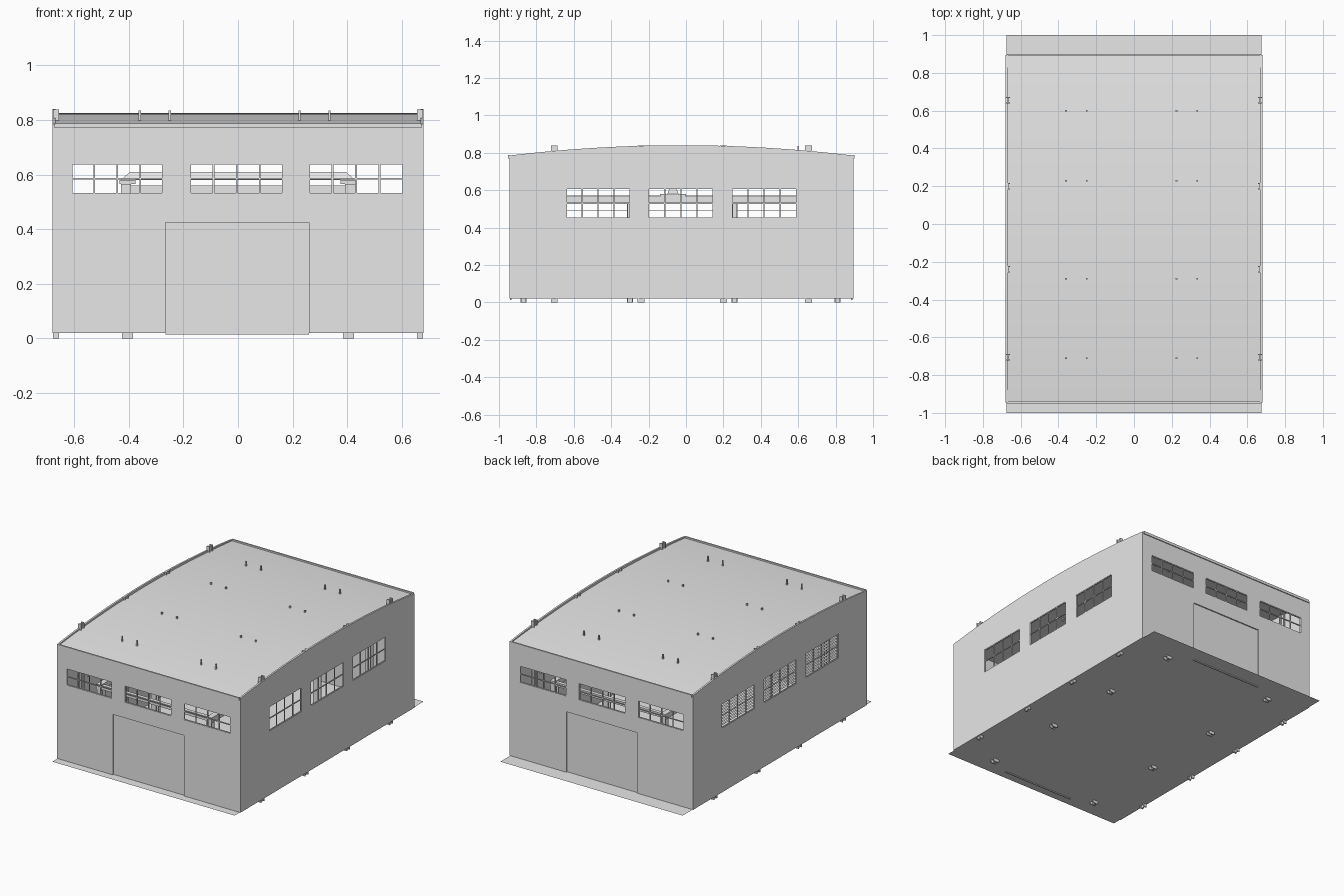
import bpy, bmesh, math
from mathutils import Vector

cube = bpy.data.objects.get("Cube")
if cube:
    bpy.data.objects.remove(cube, do_unlink=True)

grey = bpy.data.materials.new("plain_grey")
grey.use_nodes = True
grey.diffuse_color = (0.8, 0.8, 0.8, 1)
grey.node_tree.nodes["Principled BSDF"].inputs["Base Color"].default_value = (0.8, 0.8, 0.8, 1)

X, FRONT, BACK, FLOOR = 0.68, -0.945, 0.895, 0.02
MID, HALF = (FRONT + BACK) / 2, (BACK - FRONT) / 2
WALL = 0.012
END_SPANS = [(-0.61, -0.275), (-0.175, 0.165), (0.26, 0.605)]
SIDE_SPANS = [(-0.64, -0.30), (-0.20, 0.145), (0.245, 0.59)]
END_Z, SIDE_Z = (0.53, 0.64), (0.45, 0.61)
DOOR = (-0.265, 0.26, FLOOR, 0.425)


def finish(name, bm):
    mesh = bpy.data.meshes.new(name)
    bmesh.ops.recalc_face_normals(bm, faces=bm.faces)
    bm.to_mesh(mesh)
    bm.free()
    mesh.materials.append(grey)
    obj = bpy.data.objects.new(name, mesh)
    bpy.context.collection.objects.link(obj)
    return obj


def add_box(bm, x, y, z):
    """Box between the (low, high) pairs of each axis."""
    verts = bmesh.ops.create_cube(bm, size=1)["verts"]
    for v in verts:
        v.co = Vector([(lo + hi) / 2 + c * (hi - lo)
                       for c, (lo, hi) in zip(v.co, (x, y, z))])


def boxes(name, items):
    bm = bmesh.new()
    for item in items:
        add_box(bm, *item)
    return finish(name, bm)


def about(c, r):
    return (c - r, c + r)


def arch(y, edge, rise):
    return edge + rise * (1 - ((y - MID) / HALF) ** 2)


def wall(name, start, end, top, openings, place, inward):
    """Panel with rectangular openings, thickened towards the inside."""
    us = {start + (end - start) * i / 16 for i in range(17)}
    zs = {FLOOR}
    for a, b, low, high in openings:
        us = {u for u in us if abs(u - a) > 0.01 and abs(u - b) > 0.01} | {a, b}
        zs |= {low, high}
    us, zs = sorted(us), sorted(zs)
    bm = bmesh.new()
    grid = [[bm.verts.new(place(u, z)) for z in zs + [top(u)]] for u in us]
    for i in range(len(us) - 1):
        for j in range(len(zs)):
            u = (us[i] + us[i + 1]) / 2
            z = (zs[j] + (zs + [top(u)])[j + 1]) / 2
            if not any(a < u < b and lo < z < hi for a, b, lo, hi in openings):
                bm.faces.new((grid[i][j], grid[i + 1][j],
                              grid[i + 1][j + 1], grid[i][j + 1]))
    faces = bm.faces[:]
    new = bmesh.ops.extrude_face_region(bm, geom=faces, use_keep_orig=True)["geom"]
    moved = [g for g in new if isinstance(g, bmesh.types.BMVert)]
    bmesh.ops.translate(bm, verts=moved, vec=Vector(inward) * WALL)
    return finish(name, bm)


def window_bars(spans, z, add):
    """Four by two panes; add(u_range, z_range) stores one bar."""
    for a, b in spans:
        for i in range(5):
            add(about(a + (b - a) * i / 4, 0.003), z)
        for h in (z[0], sum(z) / 2, z[1]):
            add((a, b), about(h, 0.003))


# Floor sheet reaching out beyond both end walls
bm = bmesh.new()
bm.faces.new([bm.verts.new(p) for p in ((-0.675, -1, FLOOR), (0.675, -1, FLOOR),
                                        (0.675, 1, FLOOR), (-0.675, 1, FLOOR))])
finish("floor", bm)

# End walls with windows, recessed doors and door tracks
for label, y, s in (("front", FRONT, 1), ("back", BACK, -1)):
    holes = [(a, b, *END_Z) for a, b in END_SPANS] + [DOOR]
    wall(label + "_wall", -X, X, lambda u: 0.775, holes,
         lambda u, z: (u, y, z), (0, s, 0))
    boxes(label + "_door", [(DOOR[:2], about(y + s * 0.011, 0.003), DOOR[2:])])
    boxes(label + "_door_track", [(DOOR[:2], about(y + s * 0.008, 0.004), (0.014, FLOOR))])
    bars = []
    window_bars(END_SPANS, END_Z,
                lambda u, z: bars.append((u, about(y + s * 0.006, 0.003), z)))
    boxes(label + "_window_bars", bars)
    boxes(label + "_eave", [((-0.672, 0.672), about(y - s * 0.001, 0.005), (0.77, 0.788))])

# Side walls rising into arched parapets
for label, s in (("left", 1), ("right", -1)):
    holes = [(a, b, *SIDE_Z) for a, b in SIDE_SPANS]
    wall(label + "_wall", FRONT, BACK, lambda u: arch(u, 0.785, 0.055), holes,
         lambda u, z: (s * X, u, z), (-s, 0, 0))
    bars = []
    window_bars(SIDE_SPANS, SIDE_Z,
                lambda u, z: bars.append((about(s * (X - 0.006), 0.003), u, z)))
    boxes(label + "_window_bars", bars)

# Thin horizontal louvres in one side's windows
boxes("right_louvres", [(about(-X + 0.008, 0.007), span,
                         about(SIDE_Z[0] + 0.02 * i, 0.0006))
                        for span in SIDE_SPANS for i in range(1, 8)])

# Curved roof sheet
bm = bmesh.new()
rows = []
for i in range(33):
    y = FRONT + (BACK - FRONT) * i / 32
    z = arch(y, 0.778, 0.047)
    rows.append([bm.verts.new((x, y, h)) for x, h in
                 ((-0.67, z), (0.67, z), (0.67, z - 0.01), (-0.67, z - 0.01))])
for p, q in zip(rows, rows[1:]):
    for k in range(4):
        bm.faces.new((p[k], p[k - 1], q[k - 1], q[k]))
bm.faces.new(rows[0])
bm.faces.new(rows[-1])
roof = finish("roof", bm)
bpy.context.view_layer.objects.active = roof
roof.select_set(True)
bpy.ops.object.shade_smooth_by_angle(angle=math.radians(30))
roof.select_set(False)


def i_column(x, y, rx, ry, top):
    """Two flanges joined by a web."""
    t = 0.003
    return [(about(x, rx), about(y - ry + t, t), (0, top)),
            (about(x, rx), about(y + ry - t, t), (0, top)),
            (about(x, t), about(y, ry - t), (0, top))]


# Wall columns whose tops show above the parapets, and inner runway columns
WALL_Y, RUN_Y = (-0.705, -0.24, 0.2, 0.655), (-0.87, -0.30, 0.26, 0.81)
boxes("wall_columns", [b for s in (-1, 1) for y in WALL_Y
                       for b in i_column(s * 0.667, y, 0.011, 0.018, 0.838)])
boxes("runway_columns", [b for s in (-1, 1) for y in RUN_Y
                         for b in i_column(s * 0.405, y, 0.02, 0.016, 0.53)])

# Runway beams and the cross beams at their ends
boxes("runway_beams", [(about(s * 0.41, 0.018), (-0.89, 0.83), (0.53, 0.565))
                       for s in (-1, 1)])
boxes("cross_beams", [((-0.41, 0.41), about(y, 0.012), (0.533, 0.56))
                      for y in (RUN_Y[0], RUN_Y[-1])])

# Travelling crane: end carriages and a tapered girder
boxes("crane_carriages", [(about(s * 0.405, 0.03), (-0.14, 0), (0.565, 0.58))
                          for s in (-1, 1)])
bm = bmesh.new()
add_box(bm, (-0.43, 0.43), (-0.10, -0.04), (0.58, 0.61))
for v in bm.verts:
    if v.co.z > 0.6:
        v.co.x *= 0.92
        v.co.y = -0.07 + (v.co.y + 0.07) * 0.6
finish("crane_girder", bm)

# Rods poking through the roof
boxes("roof_rods", [(about(x, 0.004), about(y, 0.004), (0.79, 0.835))
                    for x in (-0.36, -0.25, 0.225, 0.335)
                    for y in (-0.71, -0.29, 0.23, 0.60)])
